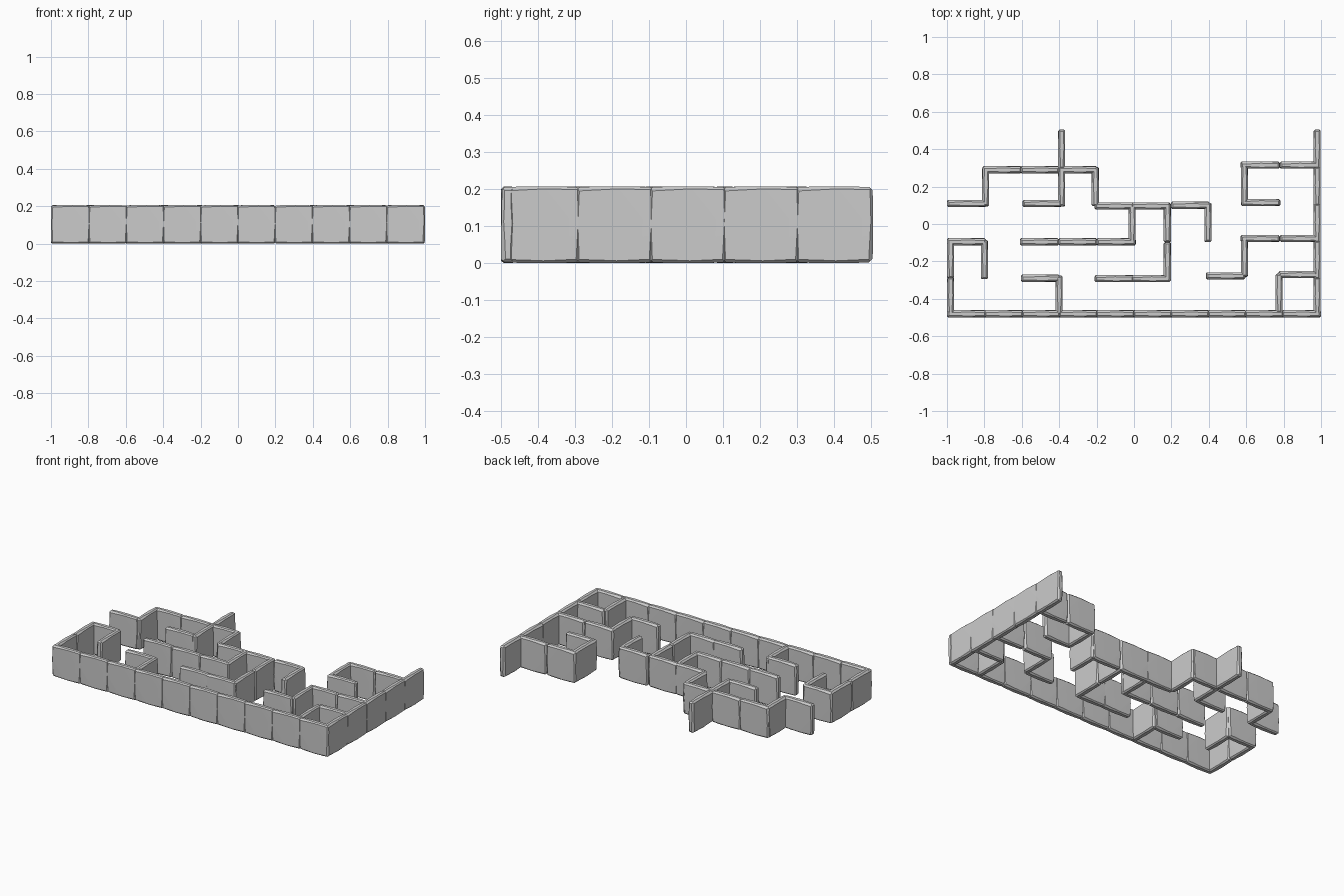
import bpy, bmesh, math, random
from mathutils import Vector

if "Cube" in bpy.data.objects:
    bpy.data.objects.remove(bpy.data.objects["Cube"])

random.seed(4)
L, T, H = 0.21, 0.038, 0.206


def stone_slab_mesh():
    """One hand-chiselled slab, centred on the origin, long side along x."""
    bm = bmesh.new()
    bmesh.ops.create_cube(bm, size=1)
    bmesh.ops.scale(bm, vec=(L, T, H), verts=bm.verts)

    def chop(point, normal):
        r = bmesh.ops.bisect_plane(bm, geom=bm.verts[:] + bm.edges[:] + bm.faces[:], dist=1e-6,
                                   plane_co=point, plane_no=normal, clear_outer=True)
        rim = [e for e in r["geom_cut"] if isinstance(e, bmesh.types.BMEdge)]
        if len(rim) > 2:
            bmesh.ops.contextual_create(bm, geom=rim)

    # knocked-off corners of the broad outline
    for sx in (-1, 1):
        for sz in (-1, 1):
            chop(Vector((sx * (L / 2 - 0.006), 0, sz * (H / 2 - 0.006))), Vector((sx, 0, sz)))
    # irregular chips along the long rims
    for sy in (-1, 1):
        for s in (-1, 1):
            for tilt in (-0.06, 0.05):
                d = random.uniform(0.003, 0.005)
                chop(Vector((0, sy * (T / 2 - d), s * (H / 2 - d * 0.8))), Vector((tilt, sy, s * 1.1)))
                chop(Vector((s * (L / 2 - d), sy * (T / 2 - d * 0.8), 0)), Vector((s * 1.1, sy, tilt)))
        # shallow diagonal dressing on the broad faces
        for k in (-1, 1):
            chop(Vector((k * 0.05, sy * T / 2, k * 0.05)), Vector((k * 0.025, sy, k * 0.02)))
    # slightly crowned top, bottom and ends
    for s in (-1, 1):
        for k in (-1, 1):
            chop(Vector((k * 0.06, 0, s * H / 2)), Vector((k * 0.05, 0, s)))
            chop(Vector((s * L / 2, 0, k * 0.06)), Vector((s, 0, k * 0.04)))
    bmesh.ops.remove_doubles(bm, verts=bm.verts, dist=0.0004)
    bmesh.ops.recalc_face_normals(bm, faces=bm.faces)
    me = bpy.data.meshes.new("stone_slab")
    bm.to_mesh(me)
    bm.free()
    return me


slab = stone_slab_mesh()


def wall_run(name, fixed, a, b, along_y=False):
    """A row of slabs from a to b, slightly overlapping."""
    n = max(1, round((b - a) / 0.2))
    step = (b - a - L) / (n - 1) if n > 1 else 0
    for i in range(n):
        c = a + L / 2 + i * step if n > 1 else (a + b) / 2
        ob = bpy.data.objects.new(name, slab)
        bpy.context.collection.objects.link(ob)
        ob.location = (fixed, c, H / 2) if along_y else (c, fixed, H / 2)
        ob.rotation_euler.z = math.pi / 2 if along_y else 0


# walls across: y, start x, end x
for y, a, b in [(-0.48, -1, 1), (-0.29, -0.61, -0.39), (-0.292, -0.21, 0.195),
                (-0.277, 0.38, 0.60), (-0.27, 0.765, 0.99), (-0.095, -1, -0.79),
                (-0.095, -0.61, 0.01), (-0.077, 0.57, 0.99), (0.11, -1, -0.79),
                (0.11, -0.60, -0.38), (0.097, -0.21, 0.195), (0.10, 0.195, 0.41),
                (0.115, 0.57, 0.785), (0.29, -0.81, -0.195), (0.315, 0.57, 0.99)]:
    wall_run("cross_wall", y, a, b)

# walls front to back: x, start y, end y
for x, a, b in [(-0.981, -0.495, -0.08), (-0.80, -0.297, -0.083), (-0.793, 0.093, 0.306),
                (-0.40, -0.49, -0.272), (-0.387, 0.093, 0.505), (-0.207, 0.09, 0.31),
                (-0.01, -0.11, 0.11), (0.178, -0.307, 0.112), (0.395, -0.098, 0.115),
                (0.59, 0.10, 0.325), (0.59, -0.29, -0.065), (0.775, -0.485, -0.255),
                (0.979, -0.495, 0.505)]:
    wall_run("depth_wall", x, a, b, True)

# crisp chisel edges with soft faces
walls = list(bpy.context.collection.objects)
bpy.context.view_layer.objects.active = walls[0]
walls[0].select_set(True)
bpy.ops.object.shade_smooth_by_angle(angle=math.radians(20))
